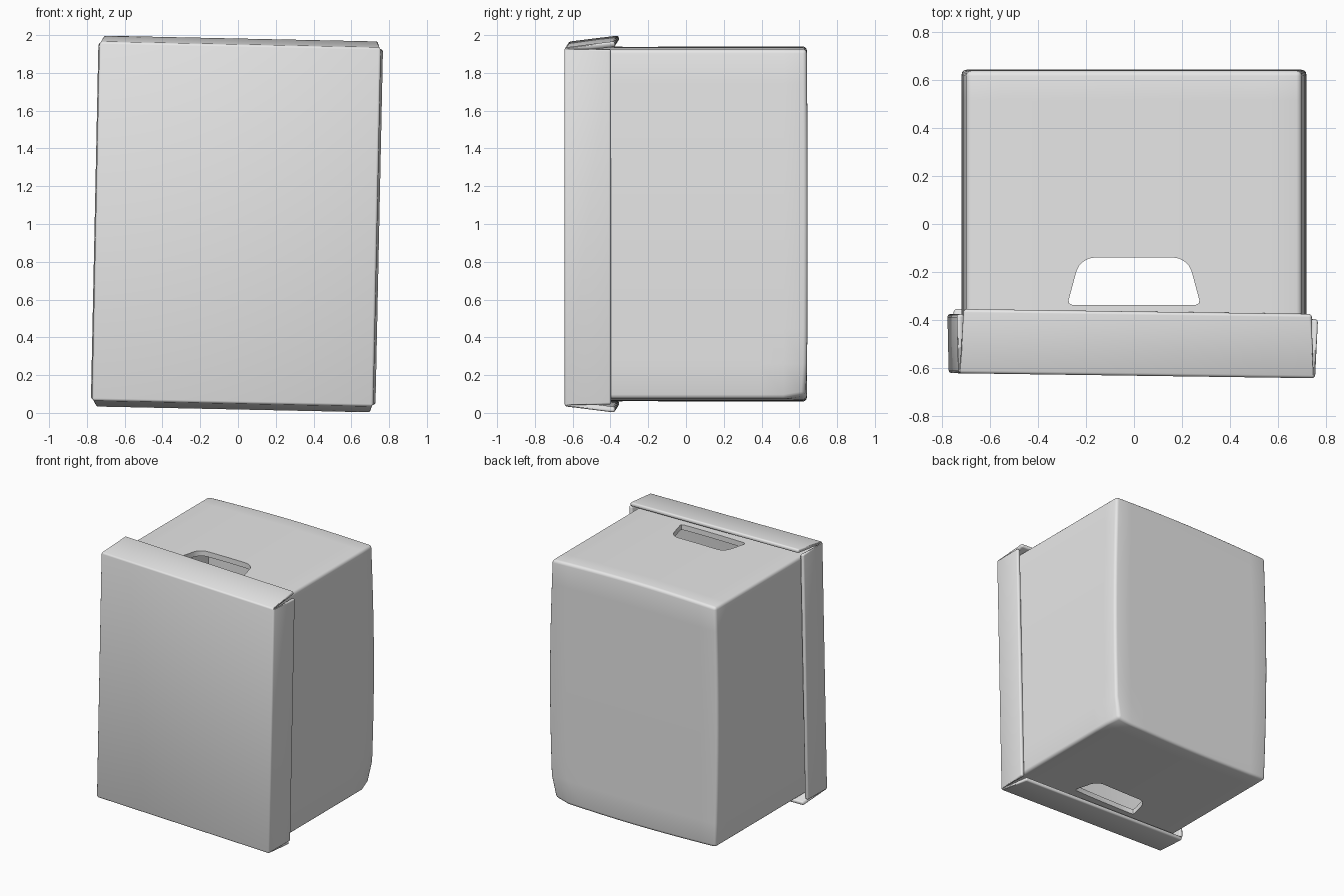
import bpy, bmesh, math
from mathutils import Vector

if "Cube" in bpy.data.objects:
    bpy.data.objects.remove(bpy.data.objects["Cube"])

grey = bpy.data.materials.new("light grey card")
grey.use_nodes = True
grey.diffuse_color = (0.8, 0.8, 0.8, 1)
for node in grey.node_tree.nodes:
    if node.type == "BSDF_PRINCIPLED":
        node.inputs["Base Color"].default_value = grey.diffuse_color


def add_object(name, bm):
    mesh = bpy.data.meshes.new(name)
    bm.to_mesh(mesh)
    bm.free()
    mesh.materials.append(grey)
    obj = bpy.data.objects.new(name, mesh)
    bpy.context.collection.objects.link(obj)
    return obj


def thicken(obj, amount):
    mod = obj.modifiers.new("thickness", "SOLIDIFY")
    mod.thickness = amount
    mod.offset = -1
    mod.use_even_offset = True


def round_edges(obj, width):
    mod = obj.modifiers.new("rounding", "BEVEL")
    mod.width = width
    mod.segments = 3
    mod.limit_method = "ANGLE"
    mod.angle_limit = math.radians(35)


def finish(obj):
    # Apply the modifiers, then smooth while keeping the creases
    bpy.ops.object.select_all(action="DESELECT")
    obj.select_set(True)
    bpy.context.view_layer.objects.active = obj
    bpy.ops.object.convert(target="MESH")
    bpy.ops.object.shade_smooth_by_angle(angle=math.radians(35))


# Box body: hollow, open at the front, with gently bowed walls
HALF = Vector((0.7, 0.62, 0.925))
bm = bmesh.new()
bmesh.ops.create_cube(bm, size=2)
front = [f for f in bm.faces if f.normal.y < -0.9]
bmesh.ops.delete(bm, geom=front, context="FACES_ONLY")
bmesh.ops.subdivide_edges(bm, edges=bm.edges[:], cuts=9, use_grid_fill=True)
for v in bm.verts:
    x, y, z = v.co
    corner = x > 0.99 and y > 0.99 and z < -0.99
    bow = lambda t: math.cos(t * math.pi / 2)
    v.co = (x * (HALF.x + 0.02 * bow(z)),
            y * (HALF.y + 0.004 * bow(z)) + 0.02,
            z * (HALF.z + 0.015 * bow(x)) + 1.0)
    if corner:
        v.co += Vector((-0.03, -0.01, 0.02))
body = add_object("box_body", bm)
round_edges(body, 0.022)
thicken(body, 0.04)

# Hand holes through the top and bottom walls
bm = bmesh.new()
outline = [(-0.278, -0.337), (0.278, -0.337), (0.225, -0.14), (-0.225, -0.14)]
base = bm.faces.new([bm.verts.new((x, y, -0.5)) for x, y in outline])
corners = [v for v in base.verts if v.co.y > -0.2]
near = [v for v in base.verts if v.co.y < -0.2]
bmesh.ops.bevel(bm, geom=corners, offset=0.06, segments=4, profile=0.5, affect="VERTICES")
bmesh.ops.bevel(bm, geom=near, offset=0.02, segments=2, profile=0.5, affect="VERTICES")
top = bmesh.ops.extrude_face_region(bm, geom=bm.faces[:])
for v in top["geom"]:
    if isinstance(v, bmesh.types.BMVert):
        v.co.z = 2.5
bmesh.ops.recalc_face_normals(bm, faces=bm.faces[:])
cutter = add_object("hand_hole_cutter", bm)
cutter.hide_render = True
cut = body.modifiers.new("hand_holes", "BOOLEAN")
cut.operation = "DIFFERENCE"
cut.solver = "EXACT"
cut.object = cutter
finish(body)
bpy.data.objects.remove(cutter)

# Lid: a front panel with four folded flaps, set slightly askew
W, H, FRONT = 0.745, 0.95, -0.633
bm = bmesh.new()
ring = [bm.verts.new((x, FRONT, z)) for x, z in ((-W, -H), (W, -H), (W, H), (-W, H))]
bm.faces.new(ring)
for i in range(4):
    a, b = ring[i], ring[(i + 1) % 4]
    flat = i % 2 == 0                      # top and bottom flaps
    ends = []
    for v in (b, a):
        if flat:
            ends.append(bm.verts.new((v.co.x * 0.975, -0.367, v.co.z * 1.035)))
        else:
            ends.append(bm.verts.new((v.co.x * 1.012, -0.387, v.co.z * 0.99)))
    bm.faces.new([a, b] + ends)
bmesh.ops.recalc_face_normals(bm, faces=bm.faces[:])
bm.faces.ensure_lookup_table()
if bm.faces[0].normal.y > 0:
    bmesh.ops.reverse_faces(bm, faces=bm.faces[:])
lid = add_object("lid", bm)
thicken(lid, 0.03)
round_edges(lid, 0.012)
finish(lid)
for v in lid.data.vertices:
    v.co.z -= 0.0
lid.location.z = 1.0
lid.rotation_euler = (0, math.radians(1.2), math.radians(-0.8))
